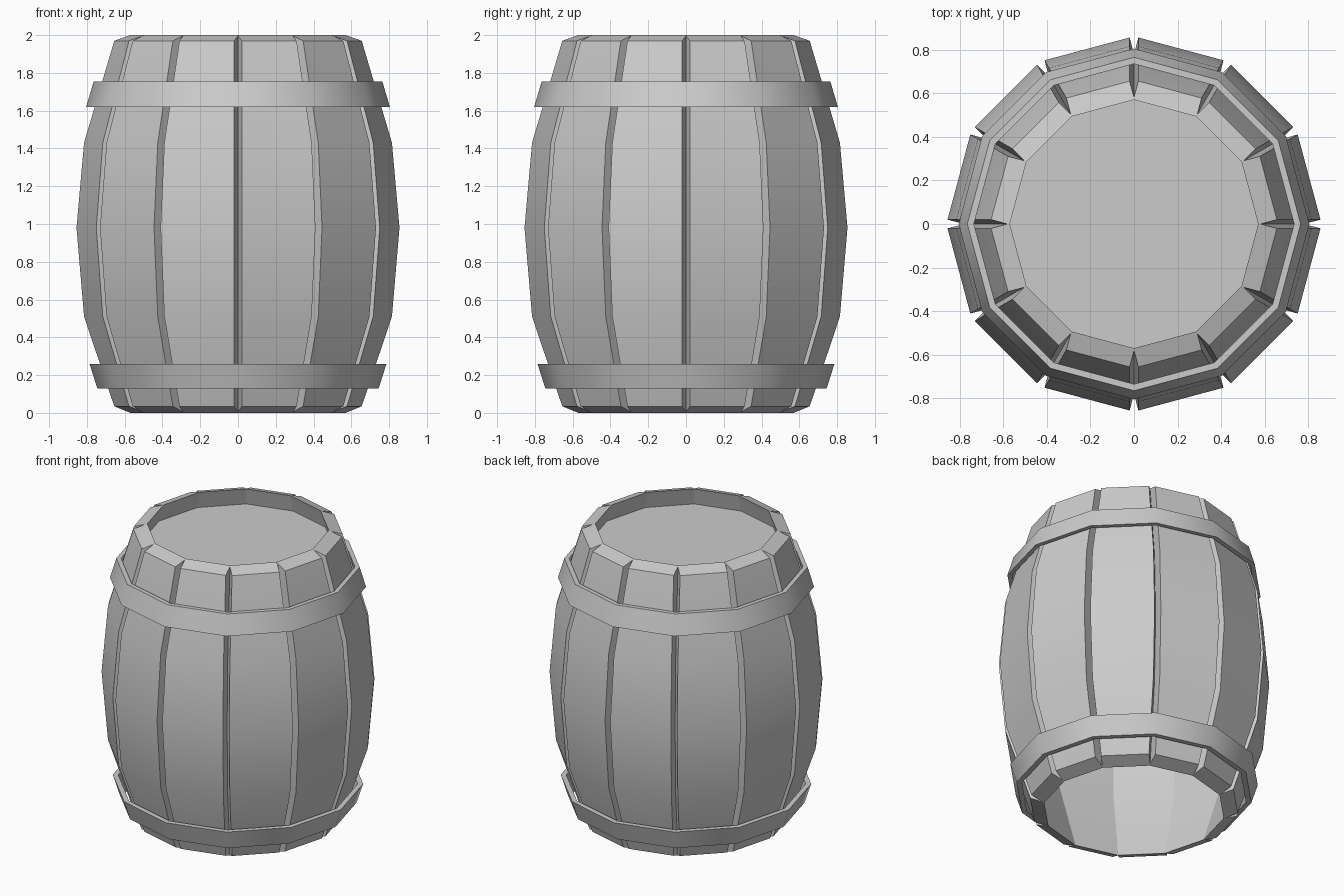
import bpy, bmesh, math
from math import sin, cos, tan, pi, radians

if "Cube" in bpy.data.objects:
    bpy.data.objects.remove(bpy.data.objects["Cube"])

SIDES = 12
STEP = 2 * pi / SIDES
GAP = 0.02


def make_object(name, bm, smooth=True):
    bmesh.ops.recalc_face_normals(bm, faces=bm.faces)
    mesh = bpy.data.meshes.new(name)
    bm.to_mesh(mesh)
    bm.free()
    obj = bpy.data.objects.new(name, mesh)
    bpy.context.collection.objects.link(obj)
    if smooth:
        bpy.ops.object.select_all(action='DESELECT')
        obj.select_set(True)
        bpy.context.view_layer.objects.active = obj
        bpy.ops.object.shade_smooth_by_angle(angle=radians(31))
    return obj


# Stave profile: outer corner radius, outer z, inner plank distance, inner z
PROFILE = [
    (0.655, 0.035, 0.550, 0.00),
    (0.815, 0.51, 0.706, 0.51),
    (0.855, 0.98, 0.741, 0.98),
    (0.815, 1.43, 0.706, 1.43),
    (0.655, 1.97, 0.550, 2.00),
]


def stave(name, angle):
    """Flat-fronted curved plank; straight sides close up towards the inside."""
    bm = bmesh.new()
    rings = []
    for corner, z_out, inner, z_in in PROFILE:
        dist = corner * cos(STEP / 2) + GAP * sin(STEP / 2)
        half = corner * sin(STEP / 2) - GAP * cos(STEP / 2)
        ring = []
        for d, t, z in ((dist, -half, z_out), (dist, half, z_out),
                        (inner, half, z_in), (inner, -half, z_in)):
            ring.append(bm.verts.new((d * cos(angle) - t * sin(angle),
                                      d * sin(angle) + t * cos(angle), z)))
        rings.append(ring)
    for a, b in zip(rings, rings[1:]):
        for i in range(4):
            j = (i + 1) % 4
            bm.faces.new((a[i], a[j], b[j], b[i]))
    bm.faces.new(rings[0])
    bm.faces.new(rings[-1])
    return make_object(name, bm)


def hoop(name, section):
    """Twelve-sided ring swept from a four-point (radius, z) section."""
    bm = bmesh.new()
    rings = [[bm.verts.new((r * cos(k * STEP), r * sin(k * STEP), z))
              for r, z in section] for k in range(SIDES)]
    n = len(section)
    for k in range(SIDES):
        a, b = rings[k], rings[(k + 1) % SIDES]
        for i in range(n):
            j = (i + 1) % n
            bm.faces.new((a[i], a[j], b[j], b[i]))
    return make_object(name, bm)


# Staves
for k in range(SIDES):
    stave(f"stave_{k + 1:02d}", (k + 0.5) * STEP)

# Hoops
hoop("upper_hoop", [(0.804, 1.62), (0.764, 1.755), (0.734, 1.755), (0.774, 1.62)])
hoop("lower_hoop", [(0.745, 0.13), (0.786, 0.26), (0.752, 0.26), (0.711, 0.13)])

# Recessed lid (the bottom stays open)
bm = bmesh.new()
bm.faces.new([bm.verts.new((0.605 * cos(k * STEP), 0.605 * sin(k * STEP), 1.88))
              for k in range(SIDES)])
make_object("lid", bm, smooth=False)
